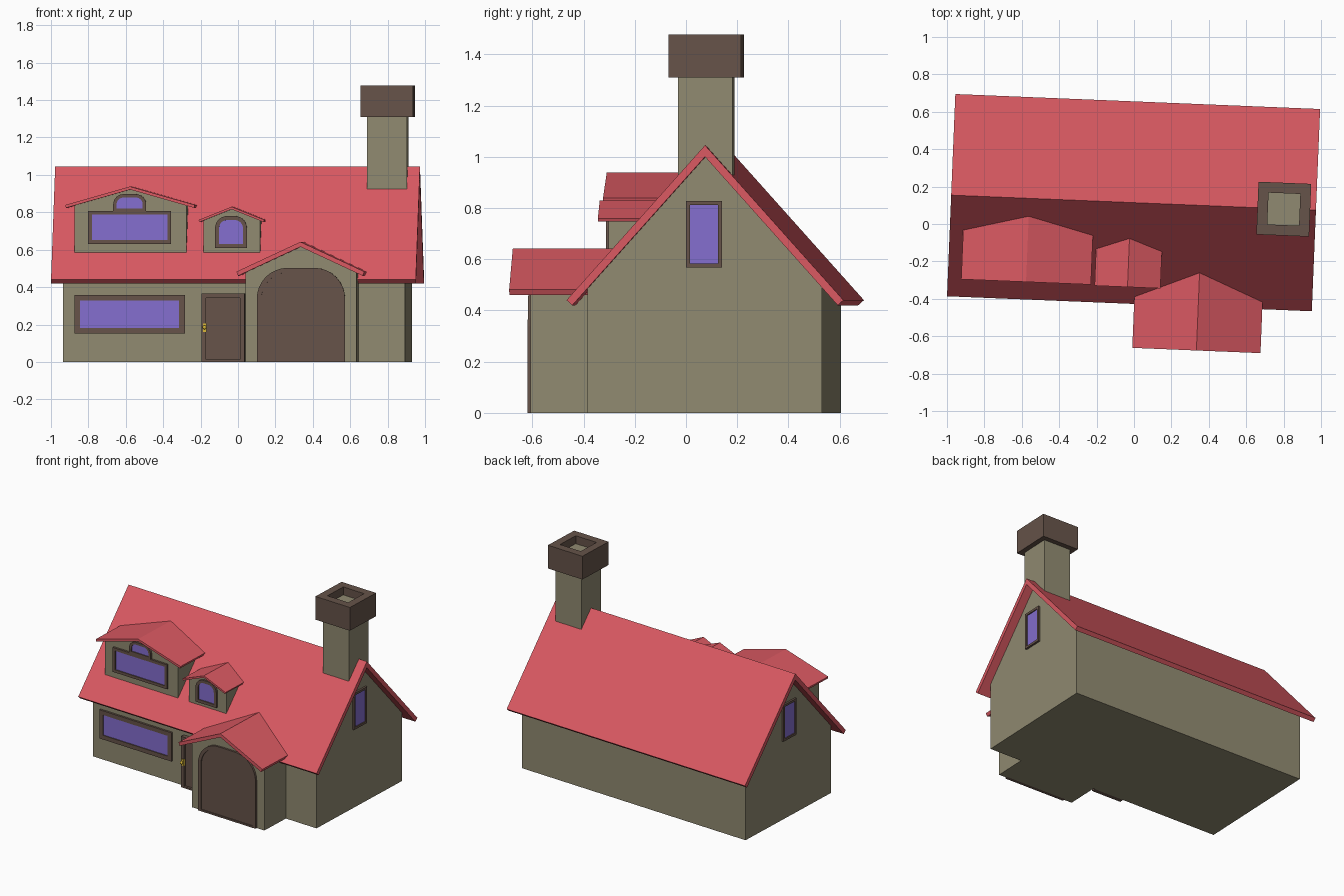
import bpy, bmesh, math

if "Cube" in bpy.data.objects:
    bpy.data.objects.remove(bpy.data.objects["Cube"])

TURN = math.radians(-2.35)      # whole house is turned slightly about z


def material(name, rgb):
    m = bpy.data.materials.new(name)
    m.diffuse_color = (*rgb, 1)
    m.use_nodes = True
    m.node_tree.nodes["Principled BSDF"].inputs["Base Color"].default_value = m.diffuse_color
    return m


WALL = material("plaster", (0.28, 0.255, 0.165))
ROOF = material("red_tiles", (0.70, 0.10, 0.122))
WOOD = material("brown_trim", (0.133, 0.087, 0.067))
GLASS = material("violet_glass", (0.23, 0.155, 0.62))
BRASS = material("brass", (0.70, 0.48, 0.04))

# Mappings from (profile across, profile up, depth) to house space
def along_x(a, b, d): return (d, a, b)
def along_y(a, b, d): return (a, d, b)


def wall_front(y):
    return lambda a, b, d: (a, y - d, b)


def wall_side(x, side):
    return lambda a, b, d: (side * d + x, a, b)


def finish(name, bm, mat):
    bmesh.ops.recalc_face_normals(bm, faces=bm.faces)
    me = bpy.data.meshes.new(name)
    bm.to_mesh(me)
    bm.free()
    me.materials.append(mat)
    ob = bpy.data.objects.new(name, me)
    ob.rotation_euler.z = TURN
    bpy.context.collection.objects.link(ob)
    return ob


def prism(name, pts, d0, d1, place, mat, hole=None):
    """Extrude a profile; an optional hole outline has the same point count."""
    bm = bmesh.new()
    n = len(pts)

    def ring(p, d): return [bm.verts.new(place(a, b, d)) for a, b in p]

    def bridge(r, s):
        for i in range(n):
            j = (i + 1) % n
            bm.faces.new((r[i], r[j], s[j], s[i]))

    r0, r1 = ring(pts, d0), ring(pts, d1)
    bridge(r0, r1)
    if hole:
        h0, h1 = ring(hole, d0), ring(hole, d1)
        bridge(h1, h0)
        bridge(r1, h1)
        bridge(h0, r0)
    else:
        bm.faces.new(r0)
        bm.faces.new(r1)
    return finish(name, bm, mat)


def rect(c, h, z0, z1):
    return [(c - h, z0), (c + h, z0), (c + h, z1), (c - h, z1)]


def arch(c, h, z0, z1, r, seg=8):
    """Rectangle with rounded top corners."""
    if r <= 0:
        return rect(c, h, z0, z1)
    pts = [(c - h, z0), (c + h, z0)]
    for cx, start in ((c + h - r, 0), (c - h + r, 90)):
        for i in range(seg + 1):
            t = math.radians(start + 90 * i / seg)
            pts.append((cx + r * math.cos(t), z1 - r + r * math.sin(t)))
    return pts


def framed(name, place, c, h, z0, z1, border, panel, r=0, depth=0.014, sill=None):
    """Trim frame with a recessed panel."""
    s = border if sill is None else sill
    inner = arch(c, h - border, z0 + s, z1 - border, r - border if r else 0)
    prism(name + "_frame", arch(c, h, z0, z1, r), -0.01, depth, place, WOOD, inner)
    prism(name + "_panel", inner, -0.01, depth * 0.5, place, panel)


def gable_roof(name, c, h, top, slope, t, d0, d1, place):
    """Bent roof slab with square-cut eaves."""
    a = math.atan(slope)
    ze = top - slope * h
    dx, dz = t * math.sin(a), t * math.cos(a)
    pts = [(c - h, ze), (c, top), (c + h, ze), (c + h - dx, ze - dz),
           (c, top - t / math.cos(a)), (c - h + dx, ze - dz)]
    prism(name, pts, d0, d1, place, ROOF)


def gable_walls(name, c, h, z0, top, slope, d0, d1, place):
    pts = [(c - h, z0), (c + h, z0), (c + h, top - slope * h), (c, top),
           (c - h, top - slope * h)]
    prism(name, pts, d0, d1, place, WALL)


# Main house
gable_walls("house_walls", 0.11, 0.458, 0, 1.022, 1.118, -0.921, 0.908, along_x)
gable_roof("main_roof", 0.114, 0.541, 1.045, 1.118, 0.030, -0.983, 0.969, along_x)

# Dormers and garage: name, centre, wall half, roof half, base, ridge, slope,
# thickness, wall front, roof front, back
for n, c, wh, rh, z0, top, sl, t, wf, rf, back in (
        ("large_dormer", -0.564, 0.300, 0.347, 0.55, 0.938, 0.285, 0.016, -0.297, -0.333, 0.03),
        ("small_dormer", -0.021, 0.152, 0.176, 0.55, 0.830, 0.400, 0.013, -0.297, -0.338, -0.05),
        ("garage", 0.361, 0.297, 0.343, 0.0, 0.642, 0.465, 0.024, -0.580, -0.662, -0.21)):
    gable_walls(n + "_walls", c, wh, z0, top - t * 0.6, sl, wf, back - 0.03, along_y)
    gable_roof(n + "_roof", c, rh, top, sl, t, rf, back, along_y)

# Windows and doors
front, dormer, garage = wall_front(-0.348), wall_front(-0.297), wall_front(-0.580)
framed("lower_window", front, -0.565, 0.295, 0.152, 0.358, 0.030, GLASS)
framed("dormer_window", dormer, -0.567, 0.222, 0.631, 0.807, 0.020, GLASS)
framed("dormer_top_window", dormer, -0.567, 0.088, 0.803, 0.897, 0.018, GLASS, r=0.055)
framed("small_dormer_window", dormer, -0.025, 0.085, 0.610, 0.780, 0.021, GLASS, r=0.065)
framed("garage_door", garage, 0.361, 0.236, 0.0, 0.503, 0.024, WOOD, r=0.165, sill=0.012)
framed("front_door", front, -0.064, 0.115, 0.0, 0.365, 0.024, WOOD, depth=0.03, sill=0.012)
for side, x, label in ((1, 0.908, "right"), (-1, -0.921, "left")):
    framed(label + "_gable_window", wall_side(x, side), 0.108, 0.070, 0.567, 0.828, 0.016, GLASS)

# Door handle
prism("handle_plate", rect(-0.163, 0.009, 0.160, 0.206), 0.02, 0.035, front, BRASS)
bm = bmesh.new()
bmesh.ops.create_uvsphere(bm, u_segments=10, v_segments=6, radius=0.011)
bmesh.ops.translate(bm, verts=bm.verts, vec=(-0.163, -0.348 - 0.045, 0.185))
finish("handle_knob", bm, BRASS)

# Chimney: stem and hollow cap
def upright(a, b, d): return (0.797 + a, 0.112 + b, d)
def square(h): return rect(0, h, -h, h)


prism("chimney_stem", square(0.106), 0.8, 1.42, upright, WALL)
prism("chimney_cap", square(0.141), 1.31, 1.477, upright, WOOD, square(0.085))
